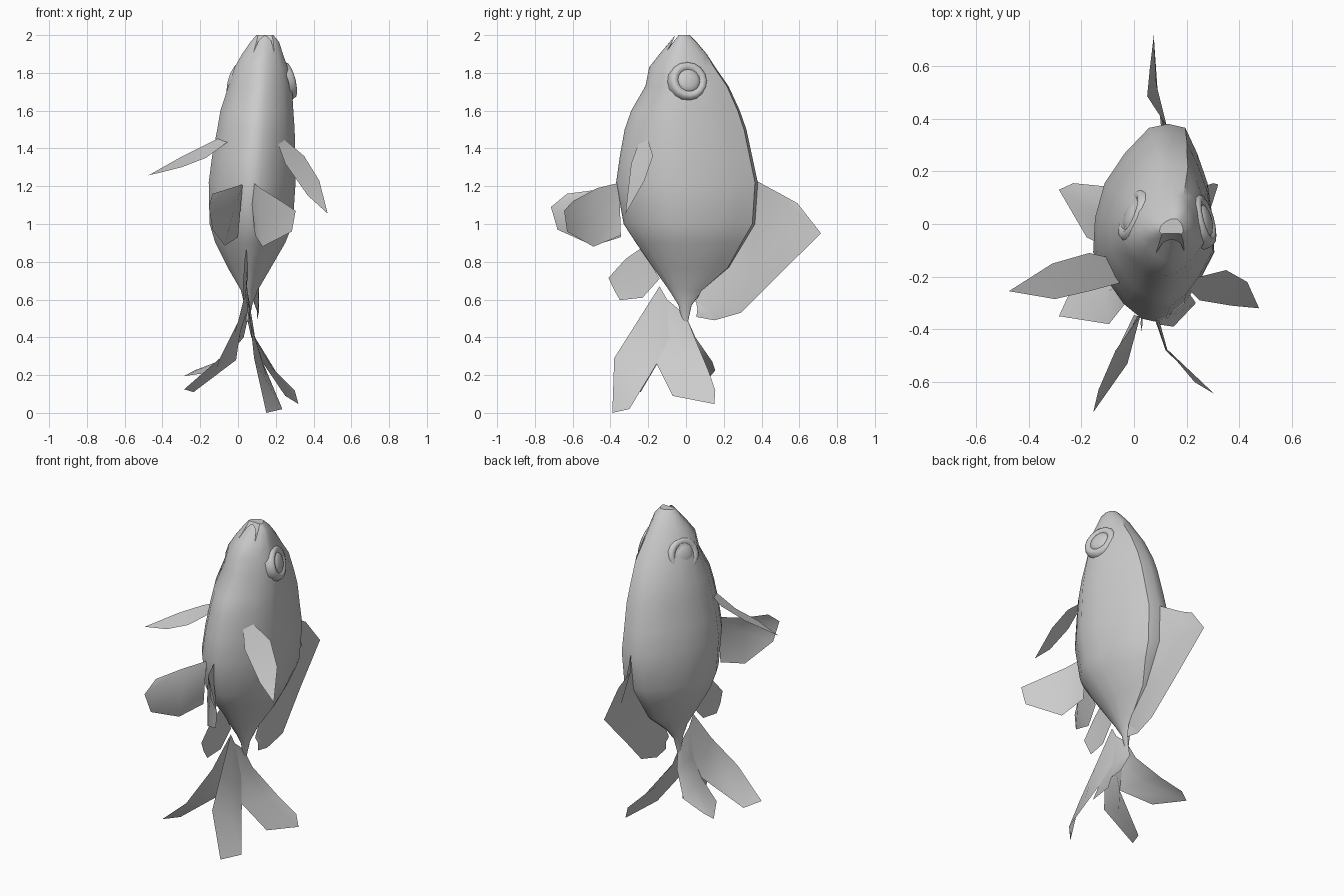
import bpy, bmesh, math
from mathutils import Vector


def make(name, verts, faces, angle=40):
    me = bpy.data.meshes.new(name)
    me.from_pydata(verts, [], faces)
    bm = bmesh.new()
    bm.from_mesh(me)
    bmesh.ops.remove_doubles(bm, verts=bm.verts, dist=1e-5)
    bmesh.ops.recalc_face_normals(bm, faces=bm.faces)
    bm.to_mesh(me)
    bm.free()
    ob = bpy.data.objects.new(name, me)
    bpy.context.collection.objects.link(ob)
    if angle:
        smooth(ob, angle)
    return ob


def smooth(ob, angle):
    bpy.ops.object.select_all(action='DESELECT')
    ob.select_set(True)
    bpy.context.view_layer.objects.active = ob
    bpy.ops.object.shade_smooth_by_angle(angle=math.radians(angle))


def loft(rings, closed):
    """Quads between successive point rows of equal length."""
    n = len(rings[0])
    faces = []
    for i in range(len(rings) - 1):
        for j in range(n if closed else n - 1):
            k = (j + 1) % n
            faces.append((i * n + j, i * n + k, (i + 1) * n + k, (i + 1) * n + j))
    return [p for r in rings for p in r], faces


def fin(name, *rows):
    return make(name, *loft(rows, False), angle=50)


# Body: half cross-section (side, back-to-belly), swept along z, back leaning right
half = [(0, 1), (.3, .96), (.6, .7), (.85, .4), (.97, .05), (1, -.3),
        (.75, -.6), (.5, -.82), (.2, -.97), (0, -1)]
section = half + [(-u, v) for u, v in half[-2:0:-1]]
section = [(u + .24 * max(v, 0) ** 2, v) for u, v in section]
# z, centre x, half width, belly y, back y
stations = [(2.0, .142, .045, -.056, .02), (1.965, .142, .075, -.085, .055),
            (1.9, .13, .108, -.14, .11), (1.83, .122, .14, -.195, .155),
            (1.73, .117, .168, -.215, .225), (1.6, .1, .193, -.29, .285),
            (1.5, .095, .205, -.325, .32), (1.36, .083, .22, -.35, .35),
            (1.22, .075, .23, -.37, .38), (1.0, .07, .22, -.33, .365),
            (.9, .065, .185, -.265, .305), (.77, .06, .115, -.175, .23),
            (.65, .06, .045, -.09, .09), (.57, .055, .02, -.04, .03),
            (.48, .05, .008, -.02, .01)]
rings = [[(cx + u * w, (a + b) / 2 + v * (b - a) / 2, z) for u, v in section]
         for z, cx, w, a, b in stations]
verts, faces = loft(rings, True)
n = len(section)
faces += [tuple(range(n)), tuple(range(len(verts) - n, len(verts)))]
body = make("body", verts, faces, angle=0)

# Mouth: curved wedge cut out of the snout
wedge = [(-.095, 1.91), (-.044, 2.03), (-.016, 2.03)]
rows = [[(x, y + d, z) for y, z in wedge]
        for x, d in ((.02, -.055), (.11, .0), (.175, .0), (.265, -.055))]
cv, cf = loft(rows, True)
cutter = make("mouth_cutter", cv, cf + [(0, 1, 2), (9, 10, 11)], angle=0)
cutter.hide_render = True
mod = body.modifiers.new("mouth", 'BOOLEAN')
mod.operation = 'DIFFERENCE'
mod.object = cutter
bpy.context.view_layer.objects.active = body
bpy.ops.object.modifier_apply(modifier=mod.name)
bpy.data.objects.remove(cutter)
smooth(body, 40)


# Eyes: socket ring around a low dome, turned from one profile
def eye(name, centre, normal):
    prof = [(.108, -.035), (.104, -.01), (.095, .008), (.08, .013), (.066, .008),
            (.06, .003), (.056, .008), (.04, .015), (.02, .019), (0, .02)]
    q = Vector(normal).to_track_quat('Z', 'Y')
    rows = [[tuple(Vector(centre) + q @ Vector((r * math.cos(a), r * math.sin(a), h)))
             for a in (math.tau * i / 16 for i in range(16))] for r, h in prof]
    make(name, *loft(rows, True), angle=60)


eye("right_eye", (.272, .015, 1.76), (.93, .25, .24))
eye("left_eye", (-.01, .036, 1.76), (-.89, .36, .28))

# Back fin
fin("back_fin",
    [(.125, .37, 1.23), (.115, .355, 1.0), (.1, .22, .77), (.085, .08, .645), (.085, .05, .59)],
    [(.05, .485, 1.168), (.085, .53, .97), (.11, .36, .755), (.11, .19, .585), (.1, .12, .54)],
    [(.06, .59, 1.11), (.075, .715, .95), (.09, .5, .74), (.11, .29, .53), (.1, .15, .49)])
fin("back_fin_tail_corner",
    [(.085, .05, .59), (.085, .055, .58)],
    [(.1, .12, .54), (.1, .06, .55)], [(.1, .15, .49), (.1, .055, .508)])

# Side fins
fin("right_side_fin",
    [(.21, -.25, 1.43), (.25, -.29, 1.32), (.37, -.31, 1.15), (.475, -.32, 1.055)],
    [(.25, -.2, 1.445), (.35, -.175, 1.36), (.43, -.22, 1.23), (.475, -.32, 1.055)])
fin("left_side_fin",
    [(-.04, -.22, 1.445), (-.17, -.255, 1.35), (-.3, -.285, 1.3), (-.475, -.255, 1.257)],
    [(-.06, -.135, 1.475), (-.17, -.11, 1.42), (-.31, -.15, 1.35), (-.475, -.255, 1.257)])

# Belly fins
fin("right_belly_fin",
    [(.08, -.345, 1.22), (.075, -.35, 1.1), (.09, -.345, .94)],
    [(.12, -.47, 1.19), (.12, -.48, 1.05), (.13, -.49, .88)],
    [(.23, -.6, 1.12), (.305, -.645, 1.07), (.285, -.63, .96)])
fin("left_belly_fin",
    [(.025, -.345, 1.21), (.015, -.35, 1.1), (0, -.345, .93)],
    [(-.07, -.48, 1.18), (-.025, -.53, 1.06), (-.07, -.49, .885)],
    [(-.135, -.63, 1.16), (-.155, -.715, 1.09), (-.135, -.68, .97)])

# Rear underside fin
fin("rear_fin",
    [(.045, -.24, .87), (.05, -.18, .78), (.05, -.14, .71)],
    [(.035, -.32, .815), (.03, -.3, .73), (.04, -.23, .61)],
    [(.03, -.41, .715), (.025, -.38, .65), (.03, -.35, .597)])

# Twin tail: both halves spread from one root edge
root = [(.047, -.14, .67), (.048, -.1, .6), (.05, -.04, .55), (.05, .01, .49)]
fin("right_tail_front", root[:3],
    [(.065, -.26, .48), (.09, -.19, .4), (.085, -.09, .4)],
    [(.085, -.38, .29), (.15, -.27, .2), (.135, -.155, .26)],
    [(.15, -.39, .0), (.235, -.3, .02), (.135, -.155, .26)])
fin("right_tail_rear", root[1:],
    [(.085, -.09, .4), (.09, -.01, .4), (.07, .045, .4)],
    [(.135, -.155, .26), (.18, .02, .24), (.2, .12, .22)],
    [(.25, -.07, .09), (.32, .15, .047), (.3, .155, .12)])
fin("left_tail_front", root[:3],
    [(.0, -.26, .48), (-.015, -.18, .42), (.01, -.09, .42)],
    [(-.095, -.38, .29), (-.11, -.27, .24), (-.01, -.14, .28)],
    [(-.285, -.35, .125), (-.235, -.24, .11), (-.01, -.14, .28)])
fin("left_tail_rear", root[1:],
    [(.01, -.09, .42), (.02, -.01, .42), (.03, .05, .4)],
    [(-.01, -.14, .28), (-.06, .01, .29), (-.08, .14, .27)],
    [(-.18, -.05, .21), (-.285, .13, .195), (-.23, .155, .225)])
